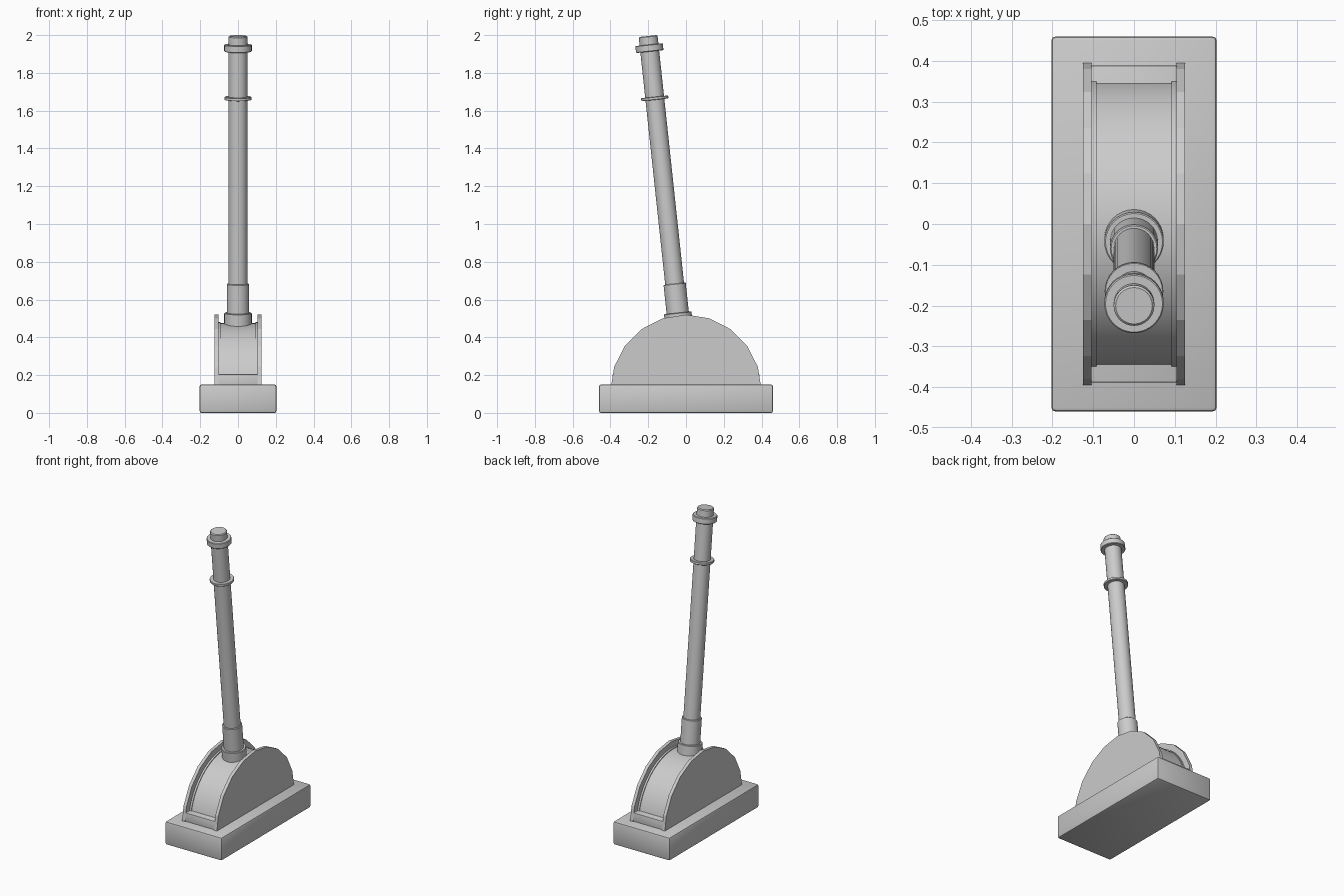
import bpy, bmesh, math
from mathutils import Matrix

if "Cube" in bpy.data.objects:
    bpy.data.objects.remove(bpy.data.objects["Cube"])

PIVOT_Z = 0.12
TILT = Matrix.Translation((0, 0, PIVOT_Z)) @ Matrix.Rotation(math.atan(0.107), 4, 'X')


def finish(name, bm, smooth=False, bevel=0.0, segments=2):
    if bevel:
        bmesh.ops.bevel(bm, geom=bm.edges[:], offset=bevel, segments=segments,
                        profile=0.5, affect='EDGES')
    bmesh.ops.recalc_face_normals(bm, faces=bm.faces[:])
    mesh = bpy.data.meshes.new(name)
    bm.to_mesh(mesh)
    bm.free()
    obj = bpy.data.objects.new(name, mesh)
    bpy.context.collection.objects.link(obj)
    if smooth:
        bpy.ops.object.select_all(action='DESELECT')
        obj.select_set(True)
        bpy.context.view_layer.objects.active = obj
        bpy.ops.object.shade_smooth_by_angle(angle=math.radians(30))
    return obj


def box(name, x, y, z0, z1, bevel):
    bm = bmesh.new()
    bmesh.ops.create_cube(bm, size=1)
    bmesh.ops.scale(bm, vec=(2 * x, 2 * y, z1 - z0), verts=bm.verts)
    bmesh.ops.translate(bm, vec=(0, 0, (z0 + z1) / 2), verts=bm.verts)
    return finish(name, bm, True, bevel)


def half_disc(name, x0, x1, radius, steps, smooth):
    # upper half of a cylinder lying along x, centred on the lever pivot
    bm = bmesh.new()
    angles = [math.pi * i / steps for i in range(steps + 1)]
    face = bm.faces.new([bm.verts.new((x0, radius * math.cos(a),
                                       PIVOT_Z + radius * math.sin(a))) for a in angles])
    top = bmesh.ops.extrude_face_region(bm, geom=[face])['geom']
    bmesh.ops.translate(bm, vec=(x1 - x0, 0, 0),
                        verts=[v for v in top if isinstance(v, bmesh.types.BMVert)])
    # extruding keeps the first face as the closing cap
    return finish(name, bm, smooth)


def turned(name, profile, sides=32):
    # closed solid of revolution about the tilted lever axis: (radius, distance)
    bm = bmesh.new()
    rings = []
    for r, s in profile:
        rings.append([bm.verts.new((r * math.cos(2 * math.pi * i / sides),
                                    r * math.sin(2 * math.pi * i / sides), s))
                      for i in range(sides)])
    for a, b in zip(rings, rings[1:]):
        for i in range(sides):
            j = (i + 1) % sides
            bm.faces.new((a[i], a[j], b[j], b[i]))
    bm.faces.new(rings[0])
    bm.faces.new(rings[-1])
    bm.transform(TILT)
    return finish(name, bm, True)


def collar(name, r, s0, s1, c=0.003):
    return turned(name, [(r - c, s0), (r, s0 + c), (r, s1 - c), (r - c, s1)])


# base and the ledge closing the slot ends
box("base", 0.203, 0.46, 0.0, 0.15, 0.01)
box("slot_ledge", 0.106, 0.389, 0.13, 0.205, 0.003)

# faceted side plates, drum rims
for side, label in ((-1, "left"), (1, "right")):
    half_disc(label + "_side_plate", side * 0.104, side * 0.125, 0.4, 10, False)
    half_disc(label + "_drum_rim", side * 0.092, side * 0.104, 0.36, 40, True)

# smooth drum between the plates
half_disc("drum", -0.092, 0.092, 0.355, 40, True)

# lever with collars and end cap
collar("lever_socket", 0.073, 0.34, 0.412)
collar("lever_sleeve", 0.059, 0.40, 0.567)
turned("lever_pole", [(0.05, 0.5), (0.05, 1.82)])
collar("grip_ring", 0.072, 1.546, 1.562, 0.002)
collar("top_collar", 0.073, 1.803, 1.84)
collar("end_cap", 0.05, 1.82, 1.886, 0.005)
